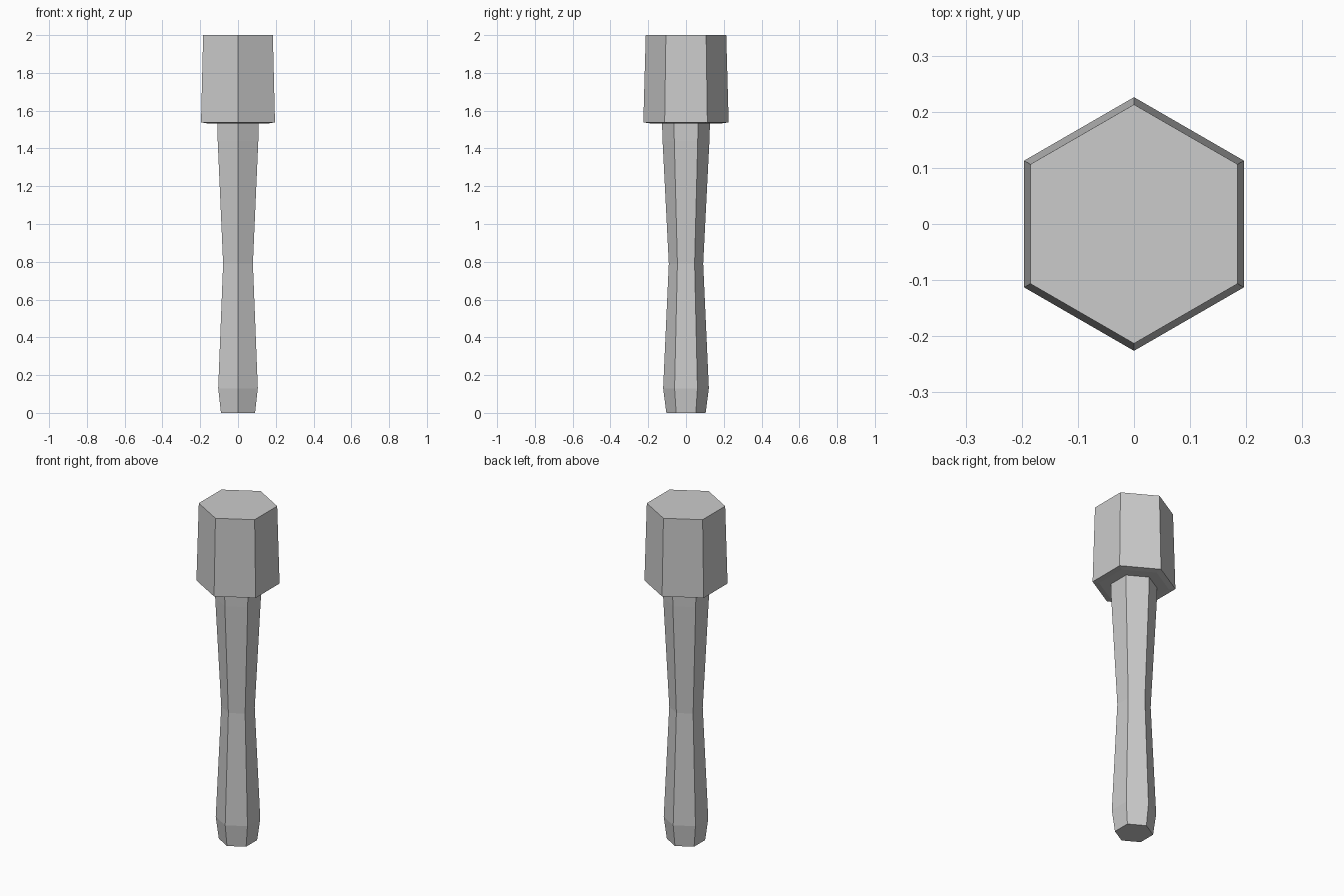
import bpy, bmesh
from math import sin, cos, pi

if "Cube" in bpy.data.objects:
    bpy.data.objects.remove(bpy.data.objects["Cube"])


def hex_lathe(name, profile):
    """Stack hexagonal rings given as (radius, z), with corners on the y axis."""
    bm = bmesh.new()
    rings = [[bm.verts.new((r * sin(i * pi / 3), -r * cos(i * pi / 3), z))
              for i in range(6)] for r, z in profile]
    for a, b in zip(rings, rings[1:]):
        for i in range(6):
            j = (i + 1) % 6
            bm.faces.new((a[i], a[j], b[j], b[i]))
    bm.faces.new(rings[0][::-1])
    bm.faces.new(rings[-1])
    bmesh.ops.recalc_face_normals(bm, faces=bm.faces)
    mesh = bpy.data.meshes.new(name)
    bm.to_mesh(mesh)
    bm.free()
    obj = bpy.data.objects.new(name, mesh)
    bpy.context.collection.objects.link(obj)
    return obj


# Waisted grip with a chamfered foot
hex_lathe("handle", [(0.104, 0), (0.121, 0.13), (0.091, 0.79),
                     (0.124, 1.44), (0.127, 1.54)])

# Heavy head, slightly narrower at the top
hex_lathe("head", [(0.19, 1.533), (0.226, 1.538), (0.213, 2.0)])
